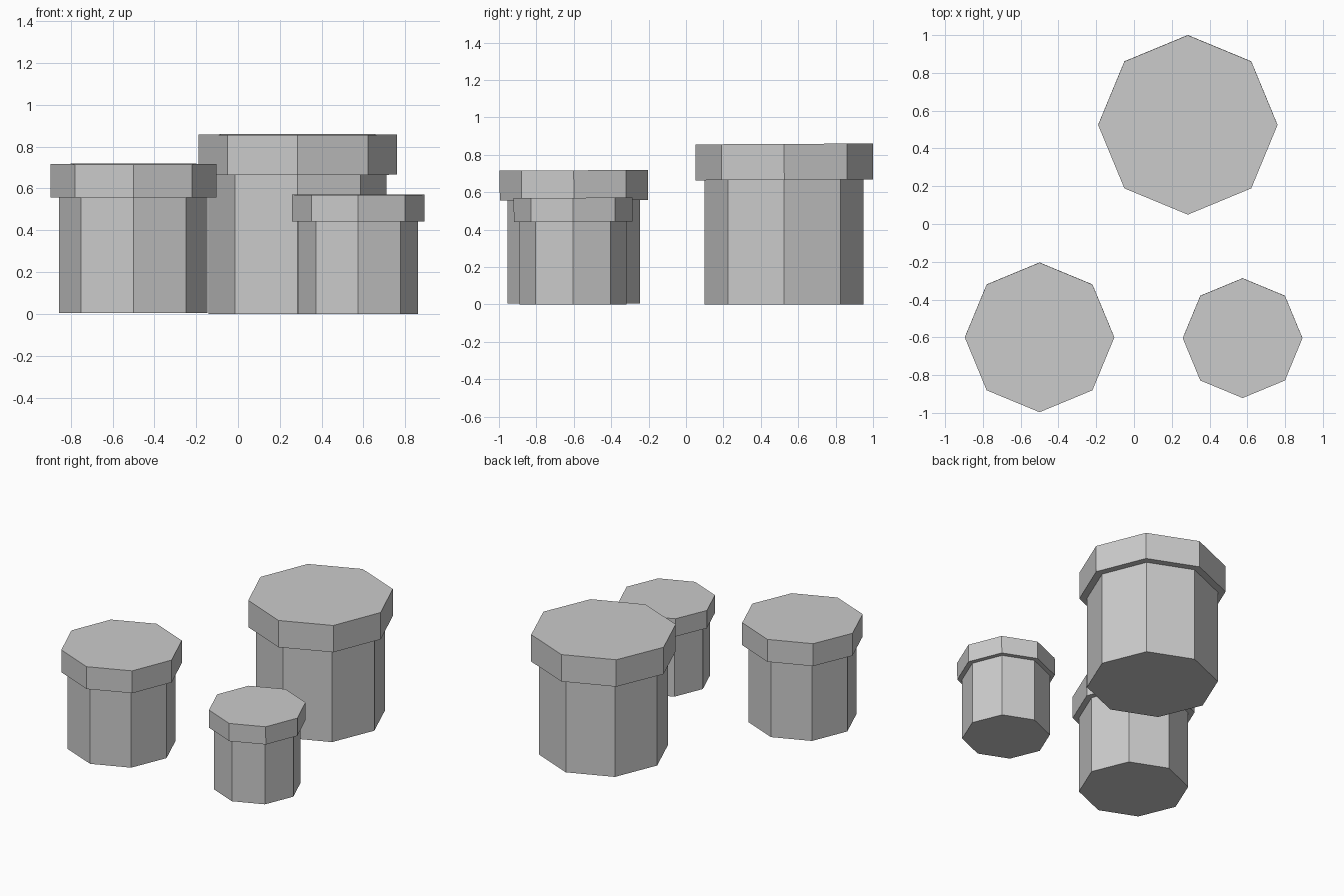
import bpy
from mathutils import Matrix, Vector

cube = bpy.data.objects.get("Cube")
if cube:
    bpy.data.objects.remove(cube, do_unlink=True)

grey = bpy.data.materials.new("plain_grey")
grey.use_nodes = True
colour = (0.6, 0.6, 0.6, 1.0)
grey.diffuse_color = colour
grey.node_tree.nodes["Principled BSDF"].inputs["Base Color"].default_value = colour


def octagon_prism(name, x, y, bottom, top, radius, tilt=0.0):
    """Flat-sided prism with its corners on the x and y axes."""
    bpy.ops.mesh.primitive_cylinder_add(
        vertices=8, radius=radius, depth=top - bottom,
        location=(x, y, (bottom + top) / 2), rotation=(tilt, 0, 0))
    part = bpy.context.object
    part.name = name
    part.data.materials.append(grey)


def post(name, x, y, body_radius, cap_radius, base, shoulder, top):
    octagon_prism(name + "_body", x, y, base, shoulder + 0.01, body_radius)
    # The cap leans up very slightly towards the back
    octagon_prism(name + "_cap", x, y, shoulder, top, cap_radius, tilt=0.005)


post("large_post", 0.285, 0.525, 0.425, 0.475, 0.0, 0.666, 0.858)
post("medium_post", -0.5, -0.6, 0.355, 0.396, 0.005, 0.557, 0.717)
post("small_post", 0.575, -0.604, 0.285, 0.317, 0.0, 0.443, 0.57)
